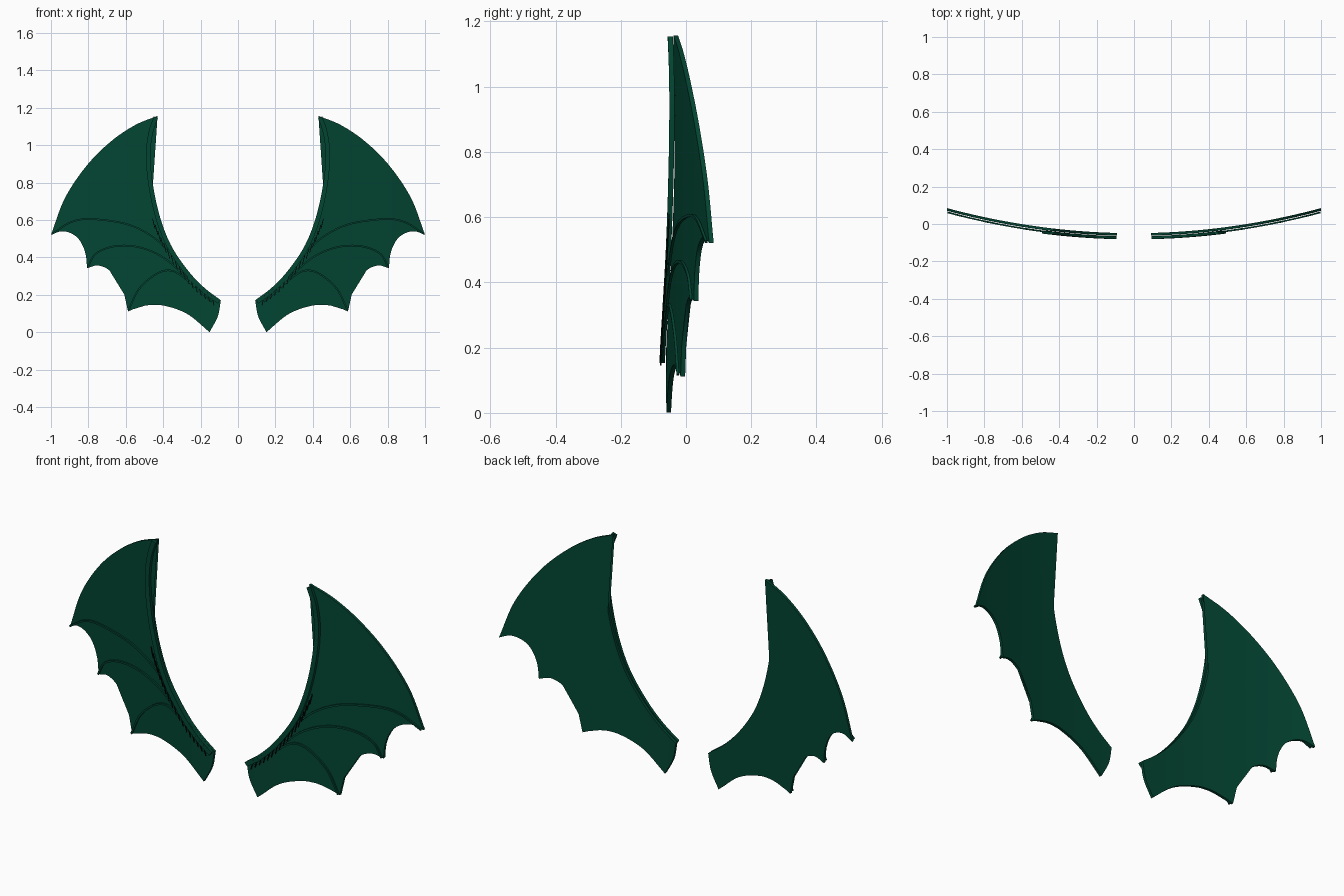
import bpy, bmesh, math
from mathutils import Vector

if "Cube" in bpy.data.objects:
    bpy.data.objects.remove(bpy.data.objects["Cube"])


def material(name, rgb):
    m = bpy.data.materials.new(name)
    m.diffuse_color = (*rgb, 1)
    m.use_nodes = True
    m.node_tree.nodes["Principled BSDF"].inputs["Base Color"].default_value = m.diffuse_color
    return m


GREEN = material("deep_green", (0.0008, 0.060, 0.032))
BLACK = material("thread_black", (0.001, 0.003, 0.002))


def bow(x):
    # Backward sweep of the wing towards its outer tip
    return -0.056 + 0.134 * x * x


def smooth(pts, n=8):
    # Catmull-Rom curve through a few points
    p = [Vector(q) for q in pts]
    p = [2 * p[0] - p[1]] + p + [2 * p[-1] - p[-2]]
    out = []
    for i in range(1, len(p) - 2):
        a, b, c, d = p[i - 1:i + 3]
        for k in range(n):
            t = k / n
            out.append(0.5 * (2 * b + (c - a) * t + (2 * a - 5 * b + 4 * c - d) * t * t
                              + (3 * b - a - 3 * c + d) * t ** 3))
    return out + [p[-2]]


def finish(bm, name, mat, side, angle=40):
    for v in bm.verts:
        v.co.x *= side
    bmesh.ops.recalc_face_normals(bm, faces=bm.faces)
    me = bpy.data.meshes.new(name)
    bm.to_mesh(me)
    bm.free()
    me.materials.append(mat)
    ob = bpy.data.objects.new(name, me)
    bpy.context.collection.objects.link(ob)
    bpy.context.view_layer.objects.active = ob
    ob.select_set(True)
    bpy.ops.object.shade_smooth_by_angle(angle=math.radians(angle))
    ob.select_set(False)


def strip(bm, path, half_w, half_t, offset):
    # Square-section strip following an (x, z) path in front of the membrane
    rings = []
    for i, p in enumerate(path):
        d = (path[min(i + 1, len(path) - 1)] - path[max(i - 1, 0)]).normalized()
        rings.append([bm.verts.new((p.x - d.y * half_w * a,
                                    bow(p.x) + offset + half_t * b,
                                    p.y + d.x * half_w * a))
                      for a, b in ((1, 1), (-1, 1), (-1, -1), (1, -1))])
    for r, s in zip(rings, rings[1:]):
        for k in range(4):
            j = (k + 1) % 4
            bm.faces.new((r[k], r[j], s[j], s[k]))
    bm.faces.new(rings[0])
    bm.faces.new(rings[-1])


# Wing outline as curved runs between sharp corners
LEADING = [(.092, .170), (.18, .237), (.26, .32), (.345, .44), (.40, .56), (.44, .70),
           (.465, .85), (.470, .98), (.456, 1.08), (.430, 1.157)]
OUTER = [(.430, 1.157), (.55, 1.108), (.68, 1.02), (.81, .89), (.925, .718), (1.0, .521)]
SCALLOP_1 = [(1.0, .521), (.945, .54), (.89, .528), (.845, .49), (.815, .42), (.807, .343)]
SCALLOP_2 = [(.807, .343), (.746, .357), (.68, .325), (.62, .24), (.588, .112)]
SCALLOP_3 = [(.588, .112), (.51, .14), (.41, .145), (.275, .100), (.152, .001)]
ROOT = [(.152, .001), (.108, .085), (.092, .170)]

RIBS = {
    "upper_rib": [(.995, .525), (.89, .59), (.78, .605), (.6, .58), (.47, .52),
                  (.37, .435), (.29, .345), (.2, .25), (.12, .178)],
    "middle_rib": [(.803, .347), (.76, .42), (.66, .46), (.53, .455), (.40, .40),
                   (.27, .29), (.13, .172)],
    "lower_rib": [(.586, .117), (.53, .23), (.44, .31), (.36, .33), (.28, .285), (.14, .162)],
}
STITCH_LINE = [(.45, .58), (.39, .45), (.31, .335), (.225, .24), (.135, .172)]


def membrane(side, name):
    outline = []
    for run in (LEADING, OUTER, SCALLOP_1, SCALLOP_2, SCALLOP_3, ROOT):
        outline += smooth(run)[:-1]
    # The leading edge tucks slightly behind the spar
    n_lead = (len(LEADING) - 1) * 8
    bm = bmesh.new()
    verts = []
    for i, p in enumerate(outline):
        tuck = .005 * math.sin(math.pi * i / n_lead) if i < n_lead else 0
        verts.append(bm.verts.new((p.x + tuck, 0, p.y)))
    bm.faces.new(verts)
    bmesh.ops.triangulate(bm, faces=bm.faces[:])
    # Vertical cuts let the sheet bend
    for i in range(1, 24):
        bmesh.ops.bisect_plane(bm, geom=bm.verts[:] + bm.edges[:] + bm.faces[:],
                               plane_co=(.09 + i * .038, 0, 0), plane_no=(1, 0, 0))
    for v in bm.verts:
        v.co.y = bow(v.co.x) - .007
    # Give the sheet its thickness
    geo = bmesh.ops.extrude_face_region(bm, geom=bm.faces[:], use_keep_orig=True)
    for v in geo["geom"]:
        if isinstance(v, bmesh.types.BMVert):
            v.co.y += .014
    finish(bm, name, GREEN, side)


for side, label in ((1, "right"), (-1, "left")):
    membrane(side, label + "_wing_membrane")

    # Spar along the leading edge
    bm = bmesh.new()
    path = [p + Vector((.009, -.007)) for p in smooth(LEADING)]
    strip(bm, path, .012, .008, -.018)
    finish(bm, label + "_leading_spar", GREEN, side)

    # Finger ribs running to each point
    for name, pts in RIBS.items():
        bm = bmesh.new()
        strip(bm, smooth(pts), .0045, .004, -.015)
        finish(bm, label + "_" + name, GREEN, side)

    # Row of slanted stitches beside the spar
    bm = bmesh.new()
    for p in smooth(STITCH_LINE, 4):
        h = Vector((.007, .027))
        strip(bm, [p - h, p + h], .0018, .002, -.024)
    finish(bm, label + "_stitches", BLACK, side)
